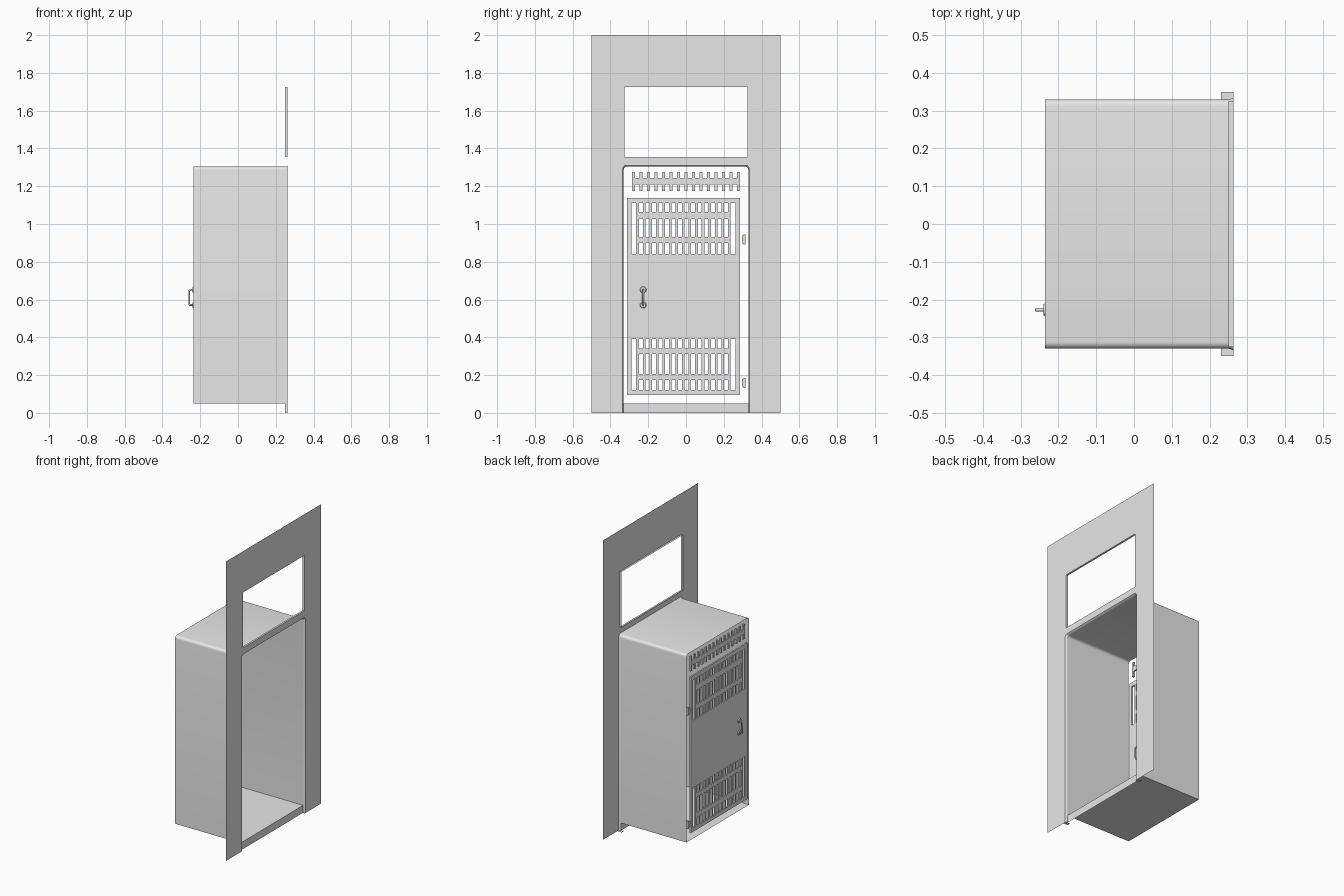
import bpy, bmesh, math
from mathutils import Vector

cube = bpy.data.objects.get("Cube")
if cube:
    bpy.data.objects.remove(cube, do_unlink=True)

grey = bpy.data.materials.new("plain_grey")
grey.use_nodes = True
grey.diffuse_color = (0.8, 0.8, 0.8, 1)
grey.node_tree.nodes["Principled BSDF"].inputs["Base Color"].default_value = (0.8, 0.8, 0.8, 1)

FACE, LIP, BACK = 0.263, 0.25, -0.235   # wall panel, throat and rear planes


def finish(name, bm, smooth=False):
    mesh = bpy.data.meshes.new(name)
    bm.to_mesh(mesh)
    bm.free()
    mesh.materials.append(grey)
    obj = bpy.data.objects.new(name, mesh)
    bpy.context.collection.objects.link(obj)
    if smooth:
        bpy.ops.object.select_all(action="DESELECT")
        obj.select_set(True)
        bpy.context.view_layer.objects.active = obj
        bpy.ops.object.shade_smooth_by_angle(angle=math.radians(40))
    return obj


def arch(half, top, base, radius=0.018, steps=5):
    """Doorway outline in (y, z) with rounded upper corners."""
    right = []
    for i in range(steps + 1):
        a = math.pi / 2 * i / steps
        right.append((half - radius + radius * math.cos(a), top - radius + radius * math.sin(a)))
    left = [(-y, z) for y, z in reversed(right)]
    return [(half, base)] + right + left + [(-half, base)]


def loft(bm, rings, closed=False):
    """Skin between rings given as (x, outline)."""
    rows = [[bm.verts.new((x, y, z)) for y, z in pts] for x, pts in rings]
    n = len(rows[0])
    for a, b in zip(rows, rows[1:]):
        for i in range(n if closed else n - 1):
            j = (i + 1) % n
            bm.faces.new((a[i], a[j], b[j], b[i]))


def rect(y0, y1, z0, z1):
    return [(y0, z0), (y1, z0), (y1, z1), (y0, z1)]


def add_box(bm, x0, x1, y0, y1, z0, z1):
    vs = bmesh.ops.create_cube(bm, size=1)["verts"]
    for v in vs:
        v.co = Vector(((x0 + x1) / 2 + v.co.x * (x1 - x0),
                       (y0 + y1) / 2 + v.co.y * (y1 - y0),
                       (z0 + z1) / 2 + v.co.z * (z1 - z0)))


# Thin wall panel with a doorway notch and a window hole
window = rect(-0.325, 0.325, 1.355, 1.725)
outline = arch(0.335, 1.311, 0) + [(-0.5, 0), (-0.5, 2), (0.5, 2), (0.5, 0)]
bm = bmesh.new()
for loop in (outline, window):
    vs = [bm.verts.new((FACE, y, z)) for y, z in loop]
    for a, b in zip(vs, vs[1:] + vs[:1]):
        bm.edges.new((a, b))
bmesh.ops.triangle_fill(bm, edges=bm.edges[:], use_beauty=True, normal=(1, 0, 0))
bmesh.ops.dissolve_limit(bm, angle_limit=0.01, verts=bm.verts[:], edges=bm.edges[:])
finish("wall_panel", bm)

# Returned edges of the window
bm = bmesh.new()
loft(bm, [(LIP, window), (FACE, window)], closed=True)
finish("window_return", bm)

# Flared doorway edge, sill and little floor tabs
bm = bmesh.new()
loft(bm, [(LIP, arch(0.33, 1.304, 0)), ((LIP + FACE) / 2, arch(0.331, 1.306, 0)),
          (FACE, arch(0.335, 1.311, 0))])
finish("doorway_return", bm, True)

bm = bmesh.new()
bm.faces.new([bm.verts.new((LIP, y, z)) for y, z in rect(-0.33, 0.33, 0, 0.05)])
finish("sill", bm)

bm = bmesh.new()
for s in (-1, 1):
    bm.faces.new([bm.verts.new((x, s * y, 0)) for x, y in rect(0.23, FACE, 0.328, 0.35)])
finish("floor_tabs", bm)

# Cabinet shell: an open-ended sleeve with a floor
bm = bmesh.new()
loft(bm, [(BACK, arch(0.33, 1.304, 0.05)), (LIP, arch(0.33, 1.304, 0.05))], closed=True)
finish("cabinet_shell", bm, True)

# Door: grid of cells, vent slots removed, then thickened
D0, D1 = -0.312, 0.285
mid = (D0 + D1) / 2
pitch, slot, columns = 0.0345, 0.021, 14
slots = []
for i in range(columns):
    c = mid + (i - (columns - 1) / 2) * pitch
    slots.append((c - slot / 2, c + slot / 2))
end_slots = [(mid + s * 0.263 - 0.013, mid + s * 0.263 + 0.013) for s in (-1, 1)]
rows = [(0.12, 0.175), (0.206, 0.312), (0.34, 0.39),
        (0.84, 0.90), (0.931, 1.026), (1.063, 1.11)]
tall = [(0.12, 0.39), (0.84, 1.11)]


def inside(v, spans):
    return any(a < v < b for a, b in spans)


ys = sorted([D0, D1] + [v for s in slots + end_slots for v in s])
zs = sorted([0.095, 1.138] + [v for r in rows for v in r])
bm = bmesh.new()
grid = [[bm.verts.new((BACK, y, z)) for z in zs] for y in ys]
for i in range(len(ys) - 1):
    for j in range(len(zs) - 1):
        y, z = (ys[i] + ys[i + 1]) / 2, (zs[j] + zs[j + 1]) / 2
        hole = (inside(y, slots) and inside(z, rows)) or (inside(y, end_slots) and inside(z, tall))
        if not hole:
            bm.faces.new((grid[i][j], grid[i][j + 1], grid[i + 1][j + 1], grid[i + 1][j]))
door = finish("vented_door", bm)
solid = door.modifiers.new("thickness", "SOLIDIFY")
solid.thickness = 0.01
solid.offset = -1

# Upper grille: one rail crossed by upright teeth
bm = bmesh.new()
add_box(bm, BACK, BACK + 0.01, -0.285, 0.285, 1.21, 1.243)
for i in range(15):
    y = (i - 7) * 0.0397
    add_box(bm, BACK, BACK + 0.01, y - 0.007, y + 0.007, 1.175, 1.275)
finish("upper_grille", bm)

# Hinges beside the door
bm = bmesh.new()
for z in (0.159, 0.918):
    add_box(bm, BACK, BACK + 0.008, 0.296, 0.304, z - 0.02, z + 0.02)
    add_box(bm, BACK, BACK + 0.012, 0.304, 0.316, z - 0.026, z + 0.026)
finish("hinges", bm)

# Pull handles on both door faces: round plates and a bent bar
for side, x, s in (("outer", BACK, -1), ("inner", BACK + 0.01, 1)):
    bm = bmesh.new()
    for z in (0.571, 0.652):
        ret = bmesh.ops.create_cone(bm, cap_ends=True, segments=20, radius1=0.017,
                                    radius2=0.014, depth=0.005)
        for v in ret["verts"]:
            v.co = Vector((x + s * (0.0025 + v.co.z), -0.227 + v.co.x, z + v.co.y))
    finish(side + "_handle_plates", bm, True)
    curve = bpy.data.curves.new(side + "_handle_bar", "CURVE")
    curve.dimensions = "3D"
    curve.bevel_depth = 0.005
    curve.bevel_resolution = 2
    path = curve.splines.new("POLY")
    points = [(0, 0.571), (0.018, 0.571), (0.023, 0.576), (0.023, 0.647), (0.018, 0.652), (0, 0.652)]
    path.points.add(len(points) - 1)
    for p, (dx, z) in zip(path.points, points):
        p.co = (x + s * dx, -0.227, z, 1)
    curve.materials.append(grey)
    bpy.context.collection.objects.link(bpy.data.objects.new(side + "_handle_bar", curve))
